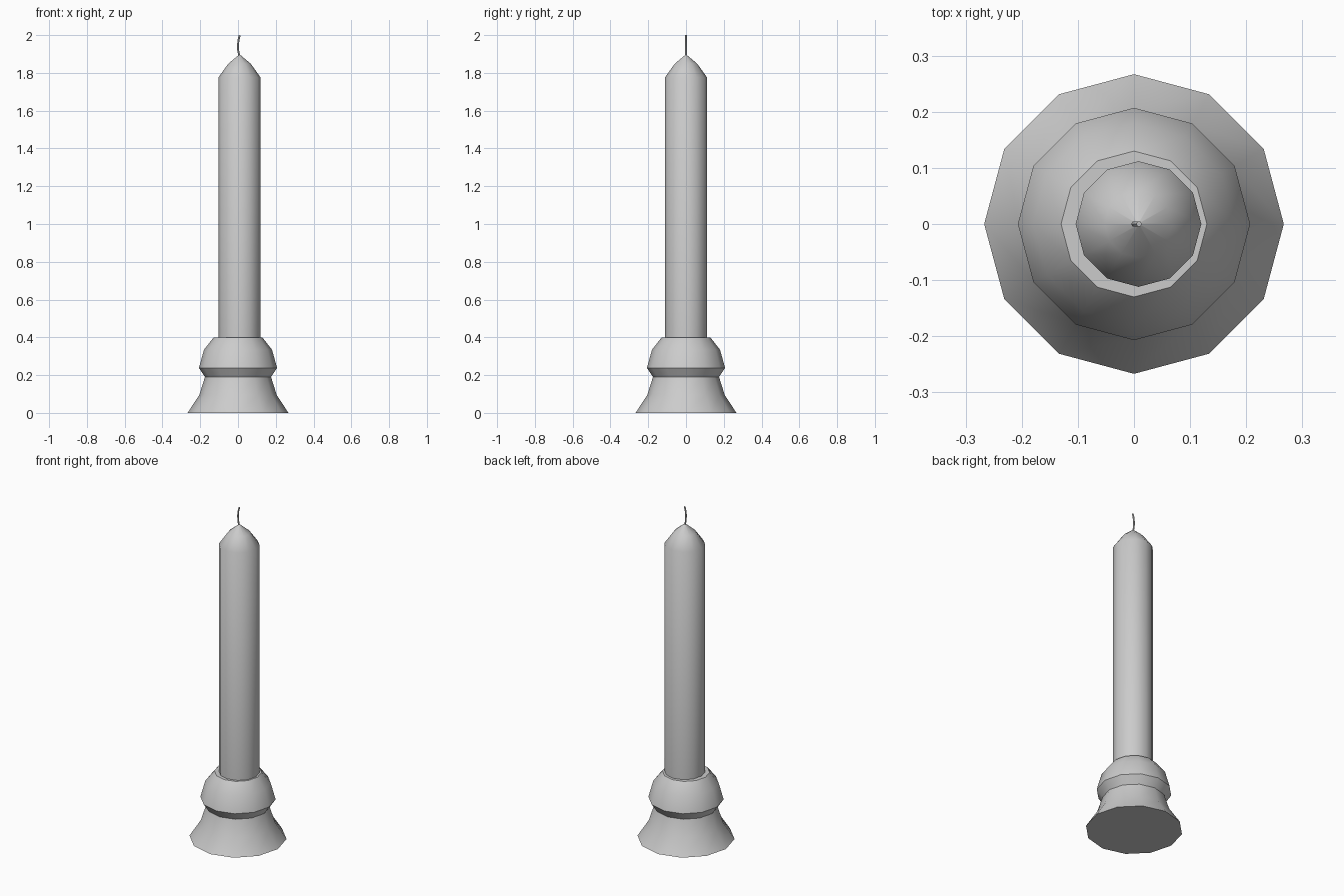
import bpy
import math
from mathutils import Matrix

cube = bpy.data.objects.get("Cube")
if cube:
    bpy.data.objects.remove(cube, do_unlink=True)

SIDES = 12


def material(name, colour):
    mat = bpy.data.materials.new(name)
    mat.use_nodes = True
    mat.diffuse_color = colour
    mat.node_tree.nodes["Principled BSDF"].inputs["Base Color"].default_value = colour
    return mat


def add_mesh(name, verts, faces, mat, angle):
    mesh = bpy.data.meshes.new(name)
    mesh.from_pydata(verts, [], faces)
    mesh.materials.append(mat)
    obj = bpy.data.objects.new(name, mesh)
    bpy.context.collection.objects.link(obj)
    bpy.ops.object.select_all(action='DESELECT')
    obj.select_set(True)
    bpy.context.view_layer.objects.active = obj
    bpy.ops.object.shade_smooth_by_angle(angle=math.radians(angle))
    return obj


def tube(name, rings, sides, mat, angle):
    """Skin a stack of rings (x, z, radius, tilt) and cap both ends."""
    verts, faces = [], []
    for x, z, radius, tilt in rings:
        turn = Matrix.Rotation(tilt, 3, 'Y')
        for i in range(sides):
            a = math.tau * i / sides
            p = turn.col[0] * math.cos(a) * radius + turn.col[1] * math.sin(a) * radius
            verts.append((x + p.x, p.y, z + p.z))
    for r in range(len(rings) - 1):
        for i in range(sides):
            j = (i + 1) % sides
            low, high = r * sides, (r + 1) * sides
            faces.append((low + i, low + j, high + j, high + i))
    faces.append(tuple(reversed(range(sides))))
    faces.append(tuple(range(len(verts) - sides, len(verts))))
    return add_mesh(name, verts, faces, mat, angle)


def lathe(name, profile, x, mat, angle):
    return tube(name, [(x, z, r, 0) for r, z in profile], SIDES, mat, angle)


grey = material("plain grey", (0.6, 0.6, 0.6, 1))

# Flared holder with a pinched waist and rounded cup
lathe("candle_holder",
      [(0.267, 0), (0.205, 0.095), (0.175, 0.19), (0.207, 0.238),
       (0.18, 0.335), (0.13, 0.398)], 0, grey, 35)

# Candle standing slightly off the holder's axis, with a pointed top
lathe("candle", [(0.112, 0.39), (0.112, 1.775), (0.06, 1.848), (0.003, 1.896)],
      0.008, grey, 40)

# Thin wick bowed sideways
path = [(0.007, 1.885), (0.001, 1.92), (0.0, 1.95), (0.003, 1.975), (0.009, 1.999)]
rings = []
for k, (x, z) in enumerate(path):
    before, after = path[max(k - 1, 0)], path[min(k + 1, len(path) - 1)]
    rings.append((x, z, 0.005, math.atan2(after[0] - before[0], after[1] - before[1])))
tube("wick", rings, 6, grey, 40)
